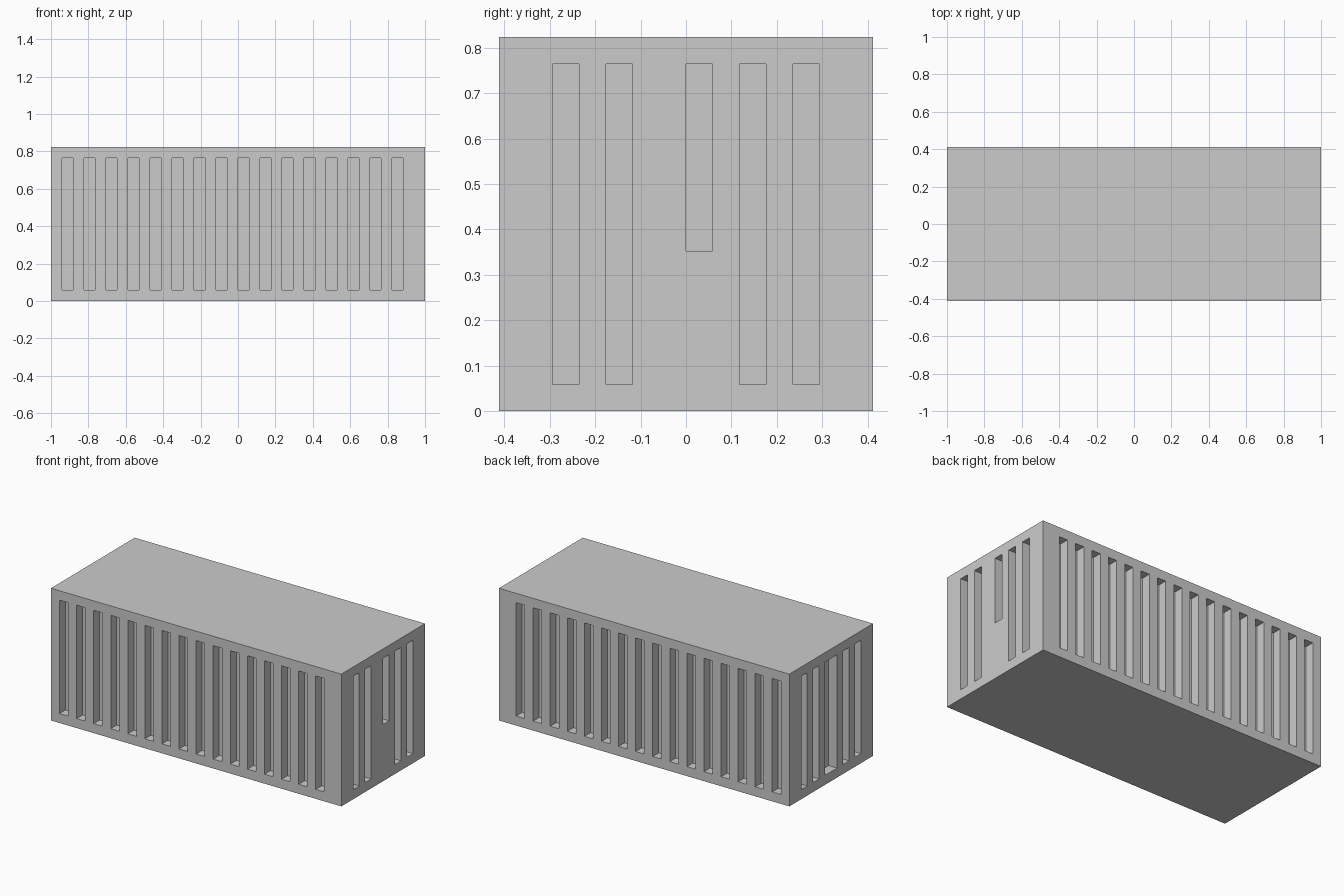
import bpy, bmesh
from mathutils import Matrix, Vector

if "Cube" in bpy.data.objects:
    bpy.data.objects.remove(bpy.data.objects["Cube"])

U = 1 / 17            # module: the container is 34 x 14 x 14 modules
HX, HY, H = 17, 7, 14


def add_box(bm, lo, hi):
    lo, hi = Vector(lo) * U, Vector(hi) * U
    m = Matrix.Translation((lo + hi) / 2) @ Matrix.Diagonal((*(hi - lo), 1))
    bmesh.ops.create_cube(bm, size=1, matrix=m)


def make_object(name, bm):
    mesh = bpy.data.meshes.new(name)
    bm.to_mesh(mesh)
    bm.free()
    obj = bpy.data.objects.new(name, mesh)
    bpy.context.collection.objects.link(obj)
    return obj


# Container body
bm = bmesh.new()
add_box(bm, (-HX, -HY, 0), (HX, HY, H))
body = make_object("container_body", bm)

# Groove cutters, one module deep
bm = bmesh.new()
for x in range(-16, 15, 2):                      # long sides
    add_box(bm, (x, -HY - 1, 1), (x + 1, -HY + 1, 13))
    add_box(bm, (x, HY - 1, 1), (x + 1, HY + 1, 13))
for y in (-5, -3, 2, 4):                         # both ends
    for s in (-1, 1):
        add_box(bm, (s * HX - 1, y, 1), (s * HX + 1, y + 1, 13))
add_box(bm, (HX - 1, 0, 6), (HX + 1, 1, 13))     # short door groove
add_box(bm, (-HX - 1, -1, 1), (-HX + 1, 1, 13))  # wide groove, closed end
cutter = make_object("groove_cutter", bm)
cutter.hide_render = True

# Cut the grooves and drop the helper
mod = body.modifiers.new("grooves", 'BOOLEAN')
mod.operation = 'DIFFERENCE'
mod.solver = 'EXACT'
mod.object = cutter
bpy.context.view_layer.objects.active = body
bpy.ops.object.modifier_apply(modifier=mod.name)
bpy.data.objects.remove(cutter)
